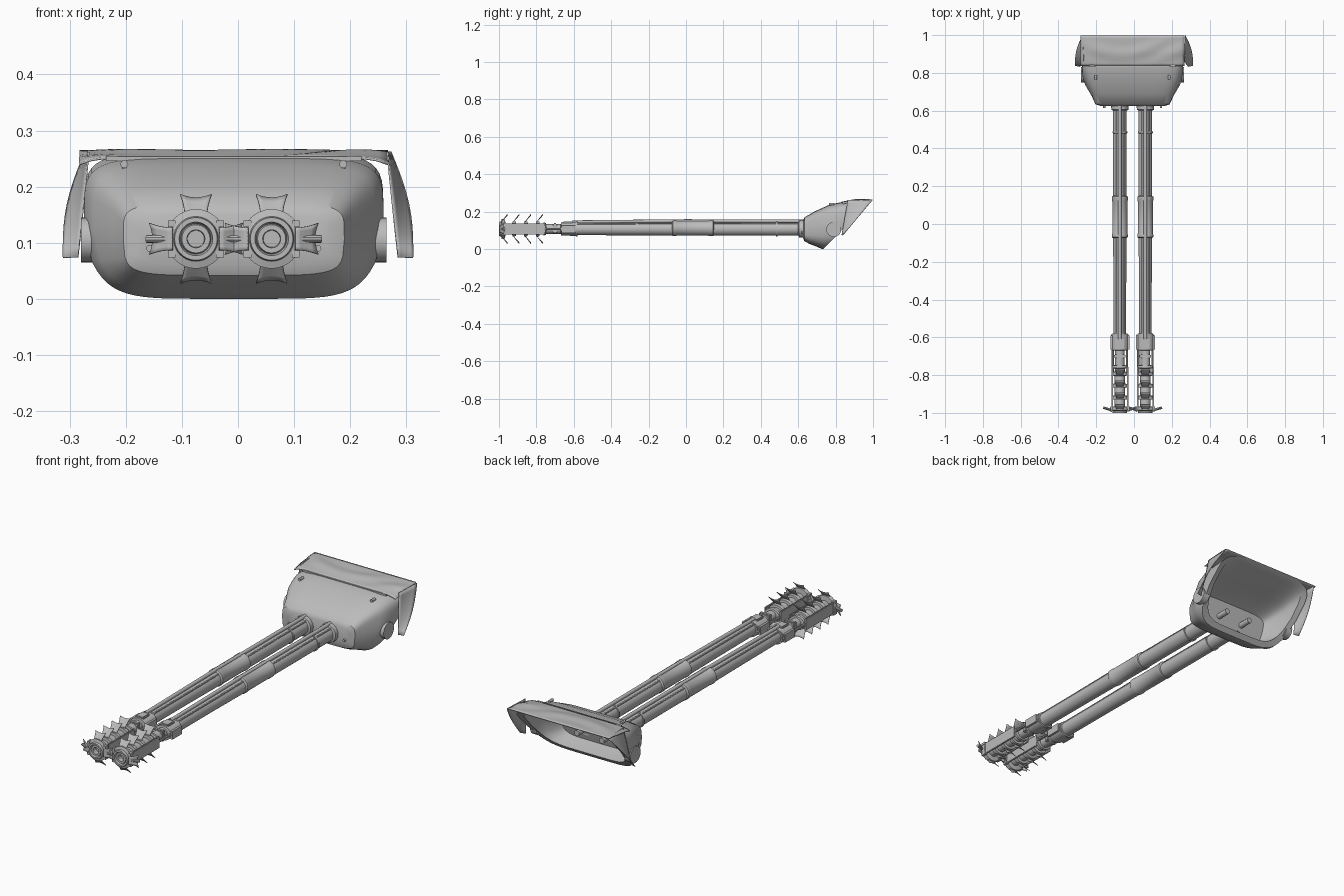
import bpy, bmesh, math
from mathutils import Vector, Matrix

if "Cube" in bpy.data.objects:
    bpy.data.objects.remove(bpy.data.objects["Cube"])

grey = bpy.data.materials.new("steel grey")
grey.use_nodes = True
grey.diffuse_color = (0.5, 0.5, 0.5, 1)
grey.node_tree.nodes["Principled BSDF"].inputs["Base Color"].default_value = (0.5, 0.5, 0.5, 1)

MID = -0.0075   # middle between the barrels
AXIS_Z = 0.107


def finish(name, bm, thick=0, angle=35):
    if not thick:
        bmesh.ops.recalc_face_normals(bm, faces=bm.faces)
    me = bpy.data.meshes.new(name)
    bm.to_mesh(me)
    bm.free()
    ob = bpy.data.objects.new(name, me)
    bpy.context.collection.objects.link(ob)
    me.materials.append(grey)
    if thick:
        mod = ob.modifiers.new("thickness", "SOLIDIFY")
        mod.thickness = thick
        mod.offset = 0
    bpy.ops.object.select_all(action="DESELECT")
    ob.select_set(True)
    bpy.context.view_layer.objects.active = ob
    bpy.ops.object.shade_smooth_by_angle(angle=math.radians(angle))
    return ob


def loft(bm, rings):
    rows = [[bm.verts.new(p) for p in ring] for ring in rings]
    n = len(rows[0])
    for a, b in zip(rows, rows[1:]):
        for i in range(n):
            j = (i + 1) % n
            bm.faces.new((a[i], a[j], b[j], b[i]))
    bm.faces.new(rows[0])
    bm.faces.new(rows[-1])


def lathe(name, profile, x, z=AXIS_Z, sides=28, flat=1.0):
    """Turn a (y, radius) profile about a line along y."""
    bm = bmesh.new()
    ang = [2 * math.pi * i / sides for i in range(sides)]
    loft(bm, [[(x + r * math.cos(a), y, z + flat * r * math.sin(a)) for a in ang]
              for y, r in profile])
    return finish(name, bm)


def rod(name, a, b, r, sides=12):
    a, b = Vector(a), Vector(b)
    bm = bmesh.new()
    rot = (b - a).to_track_quat("Z", "Y").to_matrix().to_4x4()
    bmesh.ops.create_cone(bm, cap_ends=True, segments=sides, radius1=r, radius2=r,
                          depth=(b - a).length, matrix=Matrix.Translation((a + b) / 2) @ rot)
    return finish(name, bm)


def box(name, lo, hi, bevel=0.0):
    lo, hi = Vector(lo), Vector(hi)
    bm = bmesh.new()
    bmesh.ops.create_cube(bm, size=1)
    for v in bm.verts:
        v.co = (lo + hi) / 2 + Vector(v.co[i] * (hi - lo)[i] for i in range(3))
    if bevel:
        bmesh.ops.bevel(bm, geom=bm.edges[:], offset=bevel, segments=2, affect="EDGES")
    return finish(name, bm)


def sheet(name, points, nu, nv, thick):
    """Grid surface from a function of two parameters in 0..1."""
    bm = bmesh.new()
    g = [[bm.verts.new(points(i / nu, j / nv)) for j in range(nv + 1)] for i in range(nu + 1)]
    for i in range(nu):
        for j in range(nv):
            bm.faces.new((g[i][j], g[i + 1][j], g[i + 1][j + 1], g[i][j + 1]))
    return finish(name, bm, thick, 50)


# Hollow mantlet: rounded sections that lean back toward the open rear
def section(yt, zt, yb, zb, top, bottom, power=0.36):
    ring = []
    for i in range(48):
        a = 2 * math.pi * i / 48
        s, t = [math.copysign(abs(c) ** power, c) for c in (math.cos(a), math.sin(a))]
        k = (t + 1) / 2
        w = bottom + (top - bottom) * min(1, k * 2.6)
        ring.append((MID + w * s, yb + (yt - yb) * k, zb + (zt - zb) * k))
    return ring


shell = [(0.625, 0.15, 0.625, 0.06, 0.17, 0.17),
         (0.635, 0.17, 0.633, 0.042, 0.197, 0.19),
         (0.69, 0.202, 0.66, 0.027, 0.215, 0.2),
         (0.77, 0.238, 0.70, 0.012, 0.25, 0.215),
         (0.84, 0.252, 0.727, 0.0, 0.267, 0.225),
         (0.99, 0.262, 0.735, 0.0, 0.267, 0.225)]
lining = [(0.965, 0.25, 0.755, 0.022, 0.24, 0.2),
          (0.83, 0.225, 0.74, 0.025, 0.235, 0.195),
          (0.72, 0.18, 0.68, 0.045, 0.195, 0.18)]
bm = bmesh.new()
loft(bm, [section(*s) for s in shell + lining])
finish("mantlet", bm)


# Canvas cover with soft folds along the top rear
def cover_point(u, v):
    fold = 0.0025 * math.sin(9 * v + 5 * math.sin(4 * u)) * math.sin(math.pi * v)
    edge = 0.012 * abs(2 * u - 1) ** 12 * (1 - v)
    rise = 0.252 + 0.011 * min(1, v * 2.2)
    return (MID + (u - 0.5) * 0.55, 0.838 + 0.16 * v, rise + fold - edge)


sheet("canvas_cover", cover_point, 30, 12, 0.004)
box("cover_strip", (-0.235, 0.832, 0.246), (0.22, 0.842, 0.254))

for side in (-1, 1):
    # Hanging canvas flap beside the rear opening
    def flap_point(u, v, side=side):
        top = Vector((0.272 - 0.006 * (1 - u), 0.865 + 0.133 * u, 0.262))
        low = Vector((0.285 + 0.027 * u, 0.833 + 0.006 * u, 0.074))
        p = top.lerp(low, v)
        p.x += 0.012 * math.sin(math.pi * v) * u
        p.x *= side
        return p
    sheet("canvas_flap", flap_point, 6, 10, 0.003)

    # Trunnion disc, lifting hook and front bolt
    x = MID + side * 0.268
    rod("trunnion_disc", (x - side * 0.03, 0.79, 0.105), (x + side * 0.004, 0.79, 0.105), 0.04, 28)
    hx = MID + side * 0.195
    rod("hook_post", (hx, 0.775, 0.225), (hx, 0.775, 0.247), 0.004)
    rod("hook_bar", (hx, 0.765, 0.24), (hx, 0.79, 0.24), 0.007)
    rod("front_bolt", (MID + side * 0.15, 0.615, 0.09), (MID + side * 0.15, 0.64, 0.09), 0.006)


# Flared cooling fin, standing out from the axis in one of four directions
def fin(x, y, turn, inner, outer, lean):
    def point(u, v):
        s = 2 * u - 1
        half = 0.02 + 0.008 * v * v
        r = inner + (outer - inner) * v - 0.006 * (1 - s * s) * v
        p = Matrix.Rotation(turn, 3, "Y") @ Vector((half * s, 0, r))
        return (x + p.x, y + lean * v, AXIS_Z + p.z)
    sheet("muzzle_fin", point, 6, 4, 0.003)


for side in (-1, 1):
    x = MID + side * 0.0675

    # Barrel with its middle sleeve, rings and root collar
    lathe("barrel", [(-0.80, 0.026), (-0.67, 0.026), (-0.665, 0.033), (-0.3, 0.034),
                     (0.0, 0.036), (0.69, 0.036)], x)
    lathe("barrel_sleeve", [(-0.075, 0.034), (-0.07, 0.042), (-0.055, 0.042), (-0.05, 0.04),
                            (0.12, 0.04), (0.125, 0.042), (0.145, 0.042), (0.15, 0.034)],
          x, AXIS_Z + 0.004)
    for y in (0.485, -0.585):
        lathe("barrel_ring", [(y - 0.005, 0.034), (y - 0.004, 0.04),
                              (y + 0.004, 0.04), (y + 0.005, 0.034)], x)
    lathe("root_collar", [(0.60, 0.036), (0.605, 0.045), (0.65, 0.047), (0.66, 0.036)], x)
    rod("breech_stub", (x, 0.68, AXIS_Z), (x, 0.76, AXIS_Z), 0.014)

    # Gas tube along the top
    rod("gas_tube", (x, -0.61, 0.144), (x, 0.0, 0.15), 0.009)
    rod("gas_tube_rear", (x, 0.0, 0.15), (x, 0.64, 0.148), 0.009)
    for dx in (-0.02, 0.02):
        rod("coolant_line", (x + dx, -0.6, 0.134), (x + dx, 0.63, 0.137), 0.004, 8)

    # Forward clamp with side rails
    lathe("clamp", [(-0.67, 0.03), (-0.668, 0.044), (-0.60, 0.046), (-0.585, 0.046),
                    (-0.583, 0.03)], x, flat=0.8)
    box("clamp_block", (x - 0.022, -0.66, 0.12), (x + 0.022, -0.605, 0.147), 0.004)
    box("clamp_bridge", (x - 0.03, -0.71, 0.085), (x + 0.03, -0.69, 0.138), 0.004)
    for dx in (-1, 1):
        box("clamp_lug", (x + dx * 0.045 - 0.005, -0.665, 0.085),
            (x + dx * 0.045 + 0.005, -0.59, 0.125))
        rod("side_rail", (x + dx * 0.038, -0.80, AXIS_Z), (x + dx * 0.038, -0.66, AXIS_Z), 0.006, 8)
        # Long plates on the flanks of the muzzle brake
        box("brake_plate", (x + dx * 0.041 - 0.004, -0.985, 0.078),
            (x + dx * 0.041 + 0.004, -0.755, 0.136), 0.002)

    # Muzzle brake: core, slotted collars and fins
    lathe("brake_core", [(-0.97, 0.028), (-0.78, 0.028), (-0.76, 0.024)], x)
    for k in range(4):
        y = -0.985 + 0.063 * k
        if k:
            lathe("brake_collar", [(y - 0.008, 0.028), (y - 0.006, 0.045),
                                   (y + 0.012, 0.043), (y + 0.014, 0.028)], x, flat=0.9)
        for turn in (0, math.pi):
            fin(x, y, turn, 0.04, 0.079, 0.03)
    lathe("brake_rear_ring", [(-0.765, 0.026), (-0.762, 0.043), (-0.75, 0.041),
                              (-0.747, 0.026)], x, flat=0.8)
    for turn in (math.pi / 2, -math.pi / 2):
        fin(x, -0.995, turn, 0.042, 0.083, 0.022)
        rod("fin_pin", (x + math.copysign(0.045, turn), -0.985, AXIS_Z),
            (x + math.copysign(0.088, turn), -0.972, AXIS_Z), 0.007, 10)
        for dz in (-0.027, 0.027):
            sx = math.copysign(0.043, turn)
            box("muzzle_lug", (x + sx - 0.007, -0.99, AXIS_Z + dz - 0.006),
                (x + sx + 0.007, -0.965, AXIS_Z + dz + 0.006))

    # Stepped muzzle with a recessed bore
    lathe("muzzle", [(-0.965, 0.03), (-0.968, 0.05), (-0.985, 0.053), (-0.989, 0.04),
                     (-1.0, 0.038), (-1.0, 0.03), (-0.988, 0.027), (-0.994, 0.025),
                     (-0.994, 0.016), (-0.95, 0.014)], x, sides=32)
